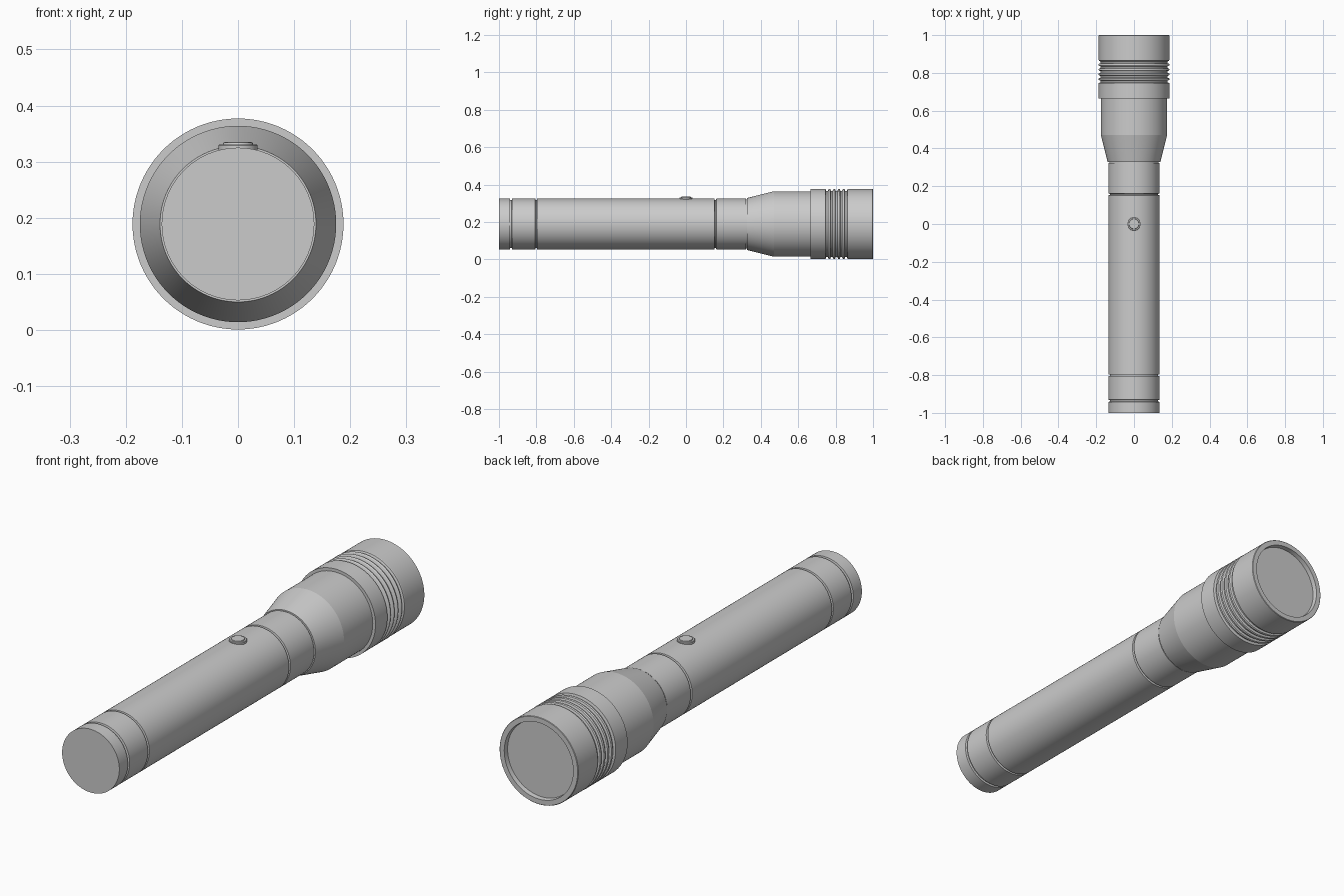
import bpy, bmesh
from math import sin, cos, pi, radians

if "Cube" in bpy.data.objects:
    bpy.data.objects.remove(bpy.data.objects["Cube"])

AXIS_Z = 0.189   # height of the torch's long axis
SEG = 96


def lathe(name, profile, loc=(0, 0, AXIS_Z), rot_x=0.0, seg=SEG):
    """Spin (y, radius) points about the local y axis, outward facing."""
    bm = bmesh.new()
    rings = []
    for y, r in profile:
        if r == 0:
            rings.append([bm.verts.new((0, y, 0))] * seg)
        else:
            rings.append([bm.verts.new((r * cos(2 * pi * i / seg), y, r * sin(2 * pi * i / seg)))
                          for i in range(seg)])
    for a, b in zip(rings, rings[1:]):
        for i in range(seg):
            j = (i + 1) % seg
            bm.faces.new(list(dict.fromkeys((a[i], b[i], b[j], a[j]))))
    mesh = bpy.data.meshes.new(name)
    bm.to_mesh(mesh)
    bm.free()
    ob = bpy.data.objects.new(name, mesh)
    bpy.context.collection.objects.link(ob)
    ob.location = loc
    ob.rotation_euler.x = rot_x
    bpy.ops.object.select_all(action='DESELECT')
    ob.select_set(True)
    bpy.context.view_layer.objects.active = ob
    bpy.ops.object.shade_smooth_by_angle(angle=radians(10))
    return ob


R = 0.136        # barrel radius
G = 0.128        # groove floor radius
H = 0.188        # head radius

# Tail cap and its collar, separated by narrow grooves
lathe("tail_cap", [(-1, 0), (-1, R), (-0.942, R), (-0.940, G), (-0.932, G)])
lathe("tail_collar", [(-0.932, G), (-0.930, R), (-0.806, R), (-0.804, G), (-0.798, G)])

# Main barrel and neck
lathe("barrel", [(-0.798, G), (-0.796, R), (0.152, R), (0.154, G), (0.160, G)])
lathe("neck", [(0.160, G), (0.162, R), (0.322, R), (0.322, 0.131), (0.327, 0.131)])

# Flared head
lathe("head", [(0.327, 0.131), (0.327, 0.139), (0.470, 0.175), (0.665, 0.175)])

# Bezel with cooling fins, front rim and lens recess
pitch, start = 0.0256, 0.746
bezel = [(0.665, 0.172), (0.665, H), (start, H)]
for k in range(5):
    y = start + k * pitch
    bezel += [(y + 0.003, 0.177), (y + 0.012, 0.177), (y + 0.016, H - 0.002)]
    if k < 4:
        bezel += [(y + 0.019, H), (y + 0.022, H), (y + pitch, H - 0.002)]
bezel += [(0.869, H - 0.001), (0.998, H - 0.001), (1.0, H - 0.003), (1.0, 0.164), (0.98, 0.162)]
lathe("bezel", bezel)

# Lens
lathe("lens", [(0.98, 0.162), (0.98, 0)])

# Switch on top of the barrel: collar and push button
lathe("switch", [(0.315, 0.035), (0.329, 0.035), (0.331, 0.033), (0.331, 0.027),
                 (0.334, 0.026), (0.335, 0.023), (0.335, 0)],
      loc=(0, 0, 0), rot_x=pi / 2, seg=48)
